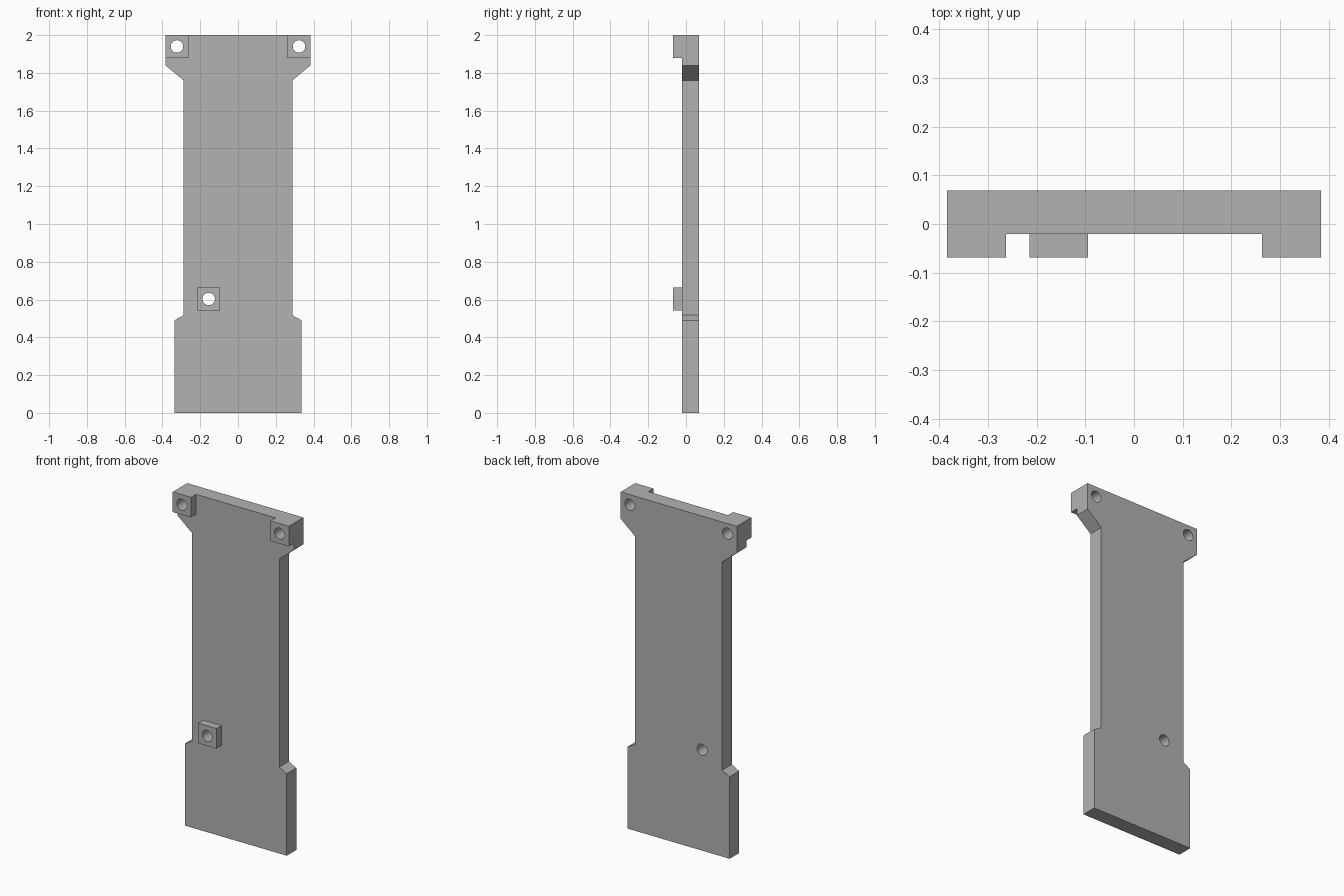
import bpy
import bmesh
from mathutils import Matrix, Vector

cube = bpy.data.objects.get("Cube")
if cube:
    bpy.data.objects.remove(cube, do_unlink=True)

FRONT, PLATE_FRONT, BACK = -0.069, -0.021, 0.069
BOSS_SIZE, HOLE_RADIUS = 0.12, 0.033
BOSSES = {"upper_right": (-0.323, 1.94), "upper_left": (0.323, 1.94),
          "lower": (-0.155, 0.603)}

grey = bpy.data.materials.new("plain grey")
grey.use_nodes = True
colour = (0.448, 0.448, 0.448, 1)
grey.diffuse_color = colour
grey.node_tree.nodes["Principled BSDF"].inputs["Base Color"].default_value = colour


def make_object(name, bm):
    bmesh.ops.recalc_face_normals(bm, faces=bm.faces)
    mesh = bpy.data.meshes.new(name)
    bm.to_mesh(mesh)
    bm.free()
    mesh.materials.append(grey)
    obj = bpy.data.objects.new(name, mesh)
    bpy.context.collection.objects.link(obj)
    return obj


def prism(name, outline, y0, y1):
    """Extrude an x-z outline from y0 back to y1."""
    bm = bmesh.new()
    face = bm.faces.new([bm.verts.new((x, y0, z)) for x, z in outline])
    moved = bmesh.ops.extrude_face_region(bm, geom=[face], use_keep_orig=True)["geom"]
    verts = [v for v in moved if isinstance(v, bmesh.types.BMVert)]
    bmesh.ops.translate(bm, verts=verts, vec=Vector((0, y1 - y0, 0)))
    return make_object(name, bm)


def hole_cutter(name, x, z):
    bm = bmesh.new()
    place = Matrix.Translation((x, 0, z)) @ Matrix.Rotation(1.5707963, 4, "X")
    bmesh.ops.create_cone(bm, cap_ends=True, segments=48, radius1=HOLE_RADIUS,
                          radius2=HOLE_RADIUS, depth=0.4, matrix=place)
    return make_object(name, bm)


def combine(target, tool, operation):
    """Apply a boolean and discard the tool."""
    mod = target.modifiers.new(operation.lower(), "BOOLEAN")
    mod.object, mod.operation, mod.solver = tool, operation, "EXACT"
    bpy.context.view_layer.objects.active = target
    bpy.ops.object.modifier_apply(modifier=mod.name)
    bpy.data.objects.remove(tool, do_unlink=True)


# Main plate: wide foot, narrow shank and flared head, mirrored about x = 0
half = [(0.337, 0), (0.337, 0.49), (0.288, 0.517),
        (0.288, 1.76), (0.384, 1.84), (0.384, 2)]
plate = prism("mounting_plate", half + [(-x, z) for x, z in reversed(half)],
              PLATE_FRONT, BACK)

# Square bosses on the front, fused to the plate
for name, (x, z) in BOSSES.items():
    h = BOSS_SIZE / 2
    x0, x1, z0, z1 = x - h, x + h, z - h, z + h
    if z1 > 1.9:  # head bosses sit flush with the corner
        z1 = 2
        x0, x1 = (max(x0, -0.384), x1) if x < 0 else (x0, min(x1, 0.384))
        x0, x1 = (-0.384, x1) if x < 0 else (x0, 0.384)
    boss = prism(name + "_boss", [(x0, z0), (x1, z0), (x1, z1), (x0, z1)],
                 FRONT, PLATE_FRONT)
    combine(plate, boss, "UNION")

# Screw holes right through each boss and the plate
for name, (x, z) in BOSSES.items():
    combine(plate, hole_cutter(name + "_hole", x, z), "DIFFERENCE")

bpy.ops.object.select_all(action="DESELECT")
plate.select_set(True)
bpy.context.view_layer.objects.active = plate
bpy.ops.object.shade_smooth_by_angle(angle=0.4)
